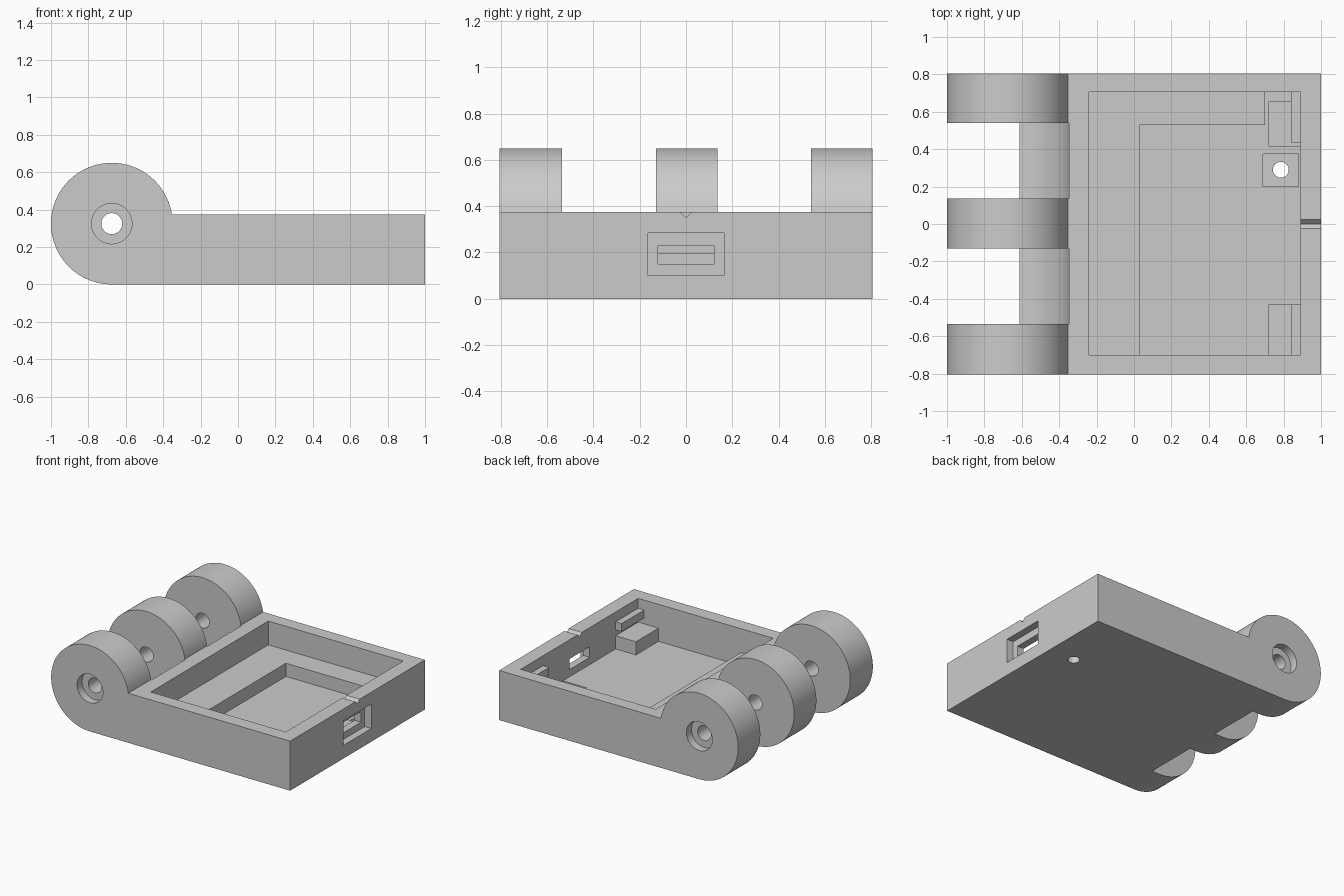
import bpy, bmesh, math

if "Cube" in bpy.data.objects:
    bpy.data.objects.remove(bpy.data.objects["Cube"])

grey = bpy.data.materials.new("plain grey")
grey.diffuse_color = (0.6, 0.6, 0.6, 1)
grey.use_nodes = True
grey.node_tree.nodes["Principled BSDF"].inputs["Base Color"].default_value = grey.diffuse_color

HX, HZ, R = -0.675, 0.325, 0.325   # hinge axis and knuckle radius
HALF = 0.805                       # half depth of the case


def prism(name, points, axis, lo, hi):
    """Extrude a 2D outline along y (points are x,z) or z (points are x,y)."""
    bm = bmesh.new()

    def place(a, b, t):
        return (a, t, b) if axis == "y" else (a, b, t)
    face = bm.faces.new([bm.verts.new(place(a, b, lo)) for a, b in points])
    top = bmesh.ops.extrude_face_region(bm, geom=[face])["geom"]
    move = (0, hi - lo, 0) if axis == "y" else (0, 0, hi - lo)
    bmesh.ops.translate(bm, vec=move, verts=[v for v in top if isinstance(v, bmesh.types.BMVert)])
    bmesh.ops.recalc_face_normals(bm, faces=bm.faces)
    mesh = bpy.data.meshes.new(name)
    bm.to_mesh(mesh)
    bm.free()
    obj = bpy.data.objects.new(name, mesh)
    bpy.context.collection.objects.link(obj)
    mesh.materials.append(grey)
    return obj


def box(name, x0, x1, y0, y1, z0, z1):
    return prism(name, [(x0, y0), (x1, y0), (x1, y1), (x0, y1)], "z", z0, z1)


def arc(cx, cy, r, start, end, n):
    return [(cx + r * math.cos(start + (end - start) * i / n),
             cy + r * math.sin(start + (end - start) * i / n)) for i in range(n + 1)]


def cylinder(name, cx, cy, r, axis, lo, hi, n=64):
    return prism(name, arc(cx, cy, r, 0, math.tau, n)[:-1], axis, lo, hi)


def cut(target, cutter):
    mod = target.modifiers.new("cut", "BOOLEAN")
    mod.operation, mod.solver, mod.object = "DIFFERENCE", "EXACT", cutter
    bpy.context.view_layer.objects.active = target
    bpy.ops.object.modifier_apply(modifier=mod.name)
    bpy.data.objects.remove(cutter, do_unlink=True)


# Case with the hinge barrel, as one side profile
a0 = math.asin((0.375 - HZ) / R)
case = prism("hinged_case", [(1, 0), (1, 0.375)] + arc(HX, HZ, R, a0, 1.5 * math.pi, 80),
             "y", -HALF, HALF)

# Gaps between the three knuckles
for y0, y1 in ((-0.535, -0.13), (0.135, 0.54)):
    cut(case, cylinder("gap", HX, HZ, 0.331, "y", y0, y1, 96))

# Pin hole and the counterbore at each end
cut(case, cylinder("pin_hole", HX, HZ, 0.056, "y", -1, 1))
for y0, y1 in ((-1, -HALF + 0.06), (HALF - 0.06, 1)):
    cut(case, cylinder("counterbore", HX, HZ, 0.108, "y", y0, y1))

# Board pocket down to the ledge, then the deeper floor
cut(case, box("pocket", -0.24, 0.89, -0.70, 0.705, 0.195, 0.5))
cut(case, prism("deep_pocket", [(0.03, -0.70), (0.89, -0.70), (0.89, 0.705),
                                (0.70, 0.705), (0.70, 0.53), (0.03, 0.53)], "z", 0.095, 0.3))

# Square recess with a small hole in the floor
cut(case, box("floor_recess", 0.69, 0.88, 0.20, 0.375, 0.05, 0.2))
cut(case, cylinder("floor_hole", 0.785, 0.29, 0.042, "z", -0.1, 0.2, 48))

# Port recess and slot in the right wall, with a notch on the rim
cut(case, box("port_recess", 0.945, 1.1, -0.165, 0.165, 0.10, 0.285))
cut(case, box("port_slot", 0.86, 1.1, -0.12, 0.12, 0.15, 0.23))
notch = prism("rim_notch", [(0.86, 0.35), (1.1, 0.35), (1.1, 0.40), (0.86, 0.40)], "y", -0.05, 0.05)
for v in notch.data.vertices:
    if v.co.z < 0.37:
        v.co.y = math.copysign(0.0005, v.co.y)
cut(case, notch)

# Board supports on the floor, and clips above them on the right wall
box("rear_support", 0.72, 0.895, 0.415, 0.655, 0.09, 0.195)
box("front_support", 0.72, 0.895, -0.705, -0.43, 0.09, 0.195)
box("rear_clip", 0.84, 0.895, 0.435, 0.71, 0.24, 0.30)
box("front_clip", 0.84, 0.895, -0.705, -0.43, 0.24, 0.30)

# Smooth barrels, sharp edges
bpy.ops.object.select_all(action="DESELECT")
case.select_set(True)
bpy.context.view_layer.objects.active = case
bpy.ops.object.shade_smooth_by_angle(angle=math.radians(25))
